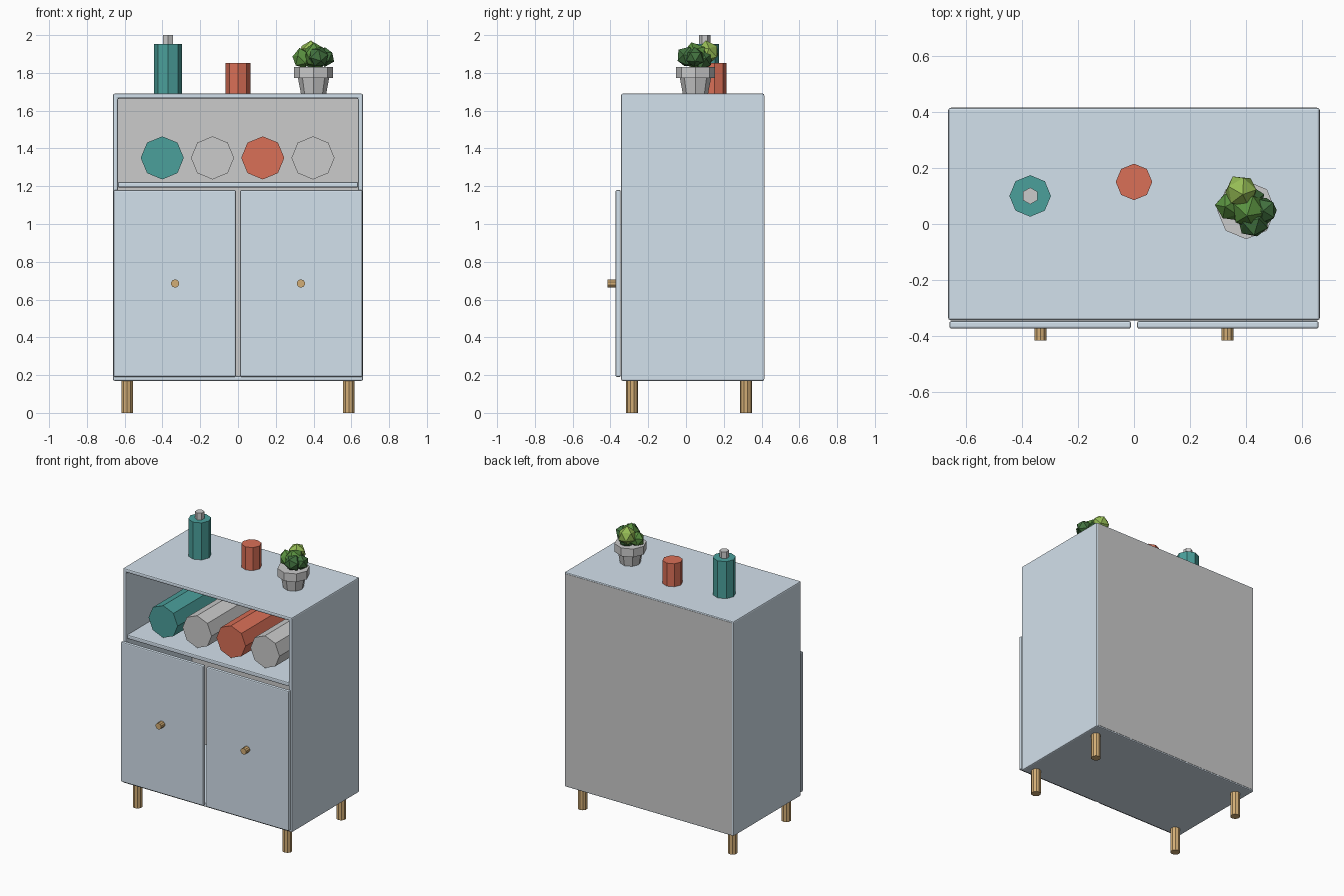
import bpy, bmesh, math, random
from mathutils import Vector

if "Cube" in bpy.data.objects:
    bpy.data.objects.remove(bpy.data.objects["Cube"])

random.seed(4)


def material(name, rgb):
    m = bpy.data.materials.new(name)
    m.diffuse_color = (*rgb, 1)
    m.use_nodes = True
    m.node_tree.nodes["Principled BSDF"].inputs["Base Color"].default_value = m.diffuse_color
    return m


BLUE = material("blue_grey_paint", (0.65, 0.75, 0.84))
WOOD = material("wood", (0.65, 0.42, 0.18))
TEAL = material("teal", (0.07, 0.35, 0.33))
CLAY = material("terracotta", (0.70, 0.16, 0.095))
DARK = material("dark_leaf", (0.055, 0.17, 0.05))
MID = material("mid_leaf", (0.10, 0.28, 0.05))
LIGHT = material("light_leaf", (0.30, 0.50, 0.09))


def finish(bm, name, mat=None, loc=(0, 0, 0)):
    bmesh.ops.recalc_face_normals(bm, faces=bm.faces)
    me = bpy.data.meshes.new(name)
    bm.to_mesh(me)
    bm.free()
    ob = bpy.data.objects.new(name, me)
    ob.location = loc
    bpy.context.collection.objects.link(ob)
    if mat:
        me.materials.append(mat)
    return ob


def bevel(ob, width):
    mod = ob.modifiers.new("bevel", 'BEVEL')
    mod.width, mod.segments = width, 2
    mod.limit_method = 'ANGLE'


def box(name, lo, hi, mat=None, edge=0.0):
    lo, hi = Vector(lo), Vector(hi)
    bm = bmesh.new()
    bmesh.ops.create_cube(bm, size=1)
    bmesh.ops.scale(bm, vec=hi - lo, verts=bm.verts)
    ob = finish(bm, name, mat, (lo + hi) / 2)
    if edge:
        bevel(ob, edge)
    return ob


def cylinder(name, base, height, r1, sides, mat=None, r2=None, along_y=False):
    bm = bmesh.new()
    bmesh.ops.create_cone(bm, cap_ends=True, segments=sides, radius1=r1,
                          radius2=r1 if r2 is None else r2, depth=height)
    bmesh.ops.translate(bm, vec=(0, 0, height / 2), verts=bm.verts)
    ob = finish(bm, name, mat, base)
    if along_y:
        ob.rotation_euler.x = -math.pi / 2
    return ob


# Cabinet shell: box open at front and back, boards thickened inwards
W, Y0, Y1, Z0, Z1, T = 0.662, -0.343, 0.414, 0.17, 1.69, 0.026
bm = bmesh.new()
bmesh.ops.create_cube(bm, size=1)
bmesh.ops.scale(bm, vec=(2 * W, Y1 - Y0, Z1 - Z0), verts=bm.verts)
bmesh.ops.delete(bm, geom=[f for f in bm.faces if abs(f.normal.y) > 0.5],
                 context='FACES')
shell = finish(bm, "cabinet_shell", BLUE, (0, (Y0 + Y1) / 2, (Z0 + Z1) / 2))
for v in shell.data.polygons:
    if v.center.dot(v.normal) < 0:
        v.flip()
solid = shell.modifiers.new("boards", 'SOLIDIFY')
solid.thickness, solid.offset, solid.use_even_offset = T, -1, True
bevel(shell, 0.008)

# Back panel and shelf
box("back_panel", (-0.652, 0.392, 0.18), (0.652, 0.416, 1.68))
box("shelf", (-W + T, -0.335, 1.193), (W - T, 0.392, 1.222), BLUE, 0.007)

# Doors, knobs and legs
for side, s in (("left", -1), ("right", 1)):
    xs = sorted((s * 0.011, s * 0.658))
    box(side + "_door", (xs[0], -0.373, 0.19), (xs[1], -0.346, 1.18), BLUE, 0.007)
    cylinder(side + "_knob", (s * 0.333, -0.415, 0.685), 0.045, 0.022, 10,
             WOOD, along_y=True)
    for end, y in (("front", -0.285), ("back", 0.317)):
        cylinder(f"{end}_{side}_leg", (s * 0.587, y, 0), 0.175, 0.032, 10, WOOD)

# Rolls lying in the open compartment
for i, mat in enumerate((TEAL, None, CLAY, None)):
    cylinder(f"roll_{i + 1}", (-0.401 + i * 0.266, -0.265, 1.35), 0.60, 0.114, 8,
             mat, along_y=True)

# Bottle with cap, and cup
cylinder("bottle", (-0.37, 0.10, Z1), 0.262, 0.074, 8, TEAL)
cylinder("bottle_cap", (-0.37, 0.10, 1.952), 0.048, 0.03, 6)
cylinder("cup", (0, 0.15, Z1), 0.163, 0.065, 8, CLAY)

# Plant pot with rim
cylinder("plant_pot", (0.40, 0.05, Z1), 0.09, 0.067, 8, r2=0.084)
cylinder("pot_rim", (0.40, 0.05, 1.772), 0.058, 0.104, 8)

# Foliage: faceted clumps with a little jitter
clumps = [((0.38, 0.117, 1.908), 0.062, LIGHT),
          ((0.41, 0.045, 1.890), 0.068, MID),
          ((0.425, 0.005, 1.883), 0.056, DARK),
          ((0.340, 0.065, 1.876), 0.054, MID),
          ((0.460, 0.045, 1.885), 0.052, DARK),
          ((0.405, 0.085, 1.870), 0.058, DARK)]
for i, (loc, r, mat) in enumerate(clumps):
    bm = bmesh.new()
    bmesh.ops.create_icosphere(bm, subdivisions=1, radius=r)
    for v in bm.verts:
        v.co *= random.uniform(0.92, 1.1)
    leaf = finish(bm, f"leaf_clump_{i + 1}", mat, loc)
    leaf.rotation_euler = [random.uniform(0, 6.28) for _ in range(3)]
